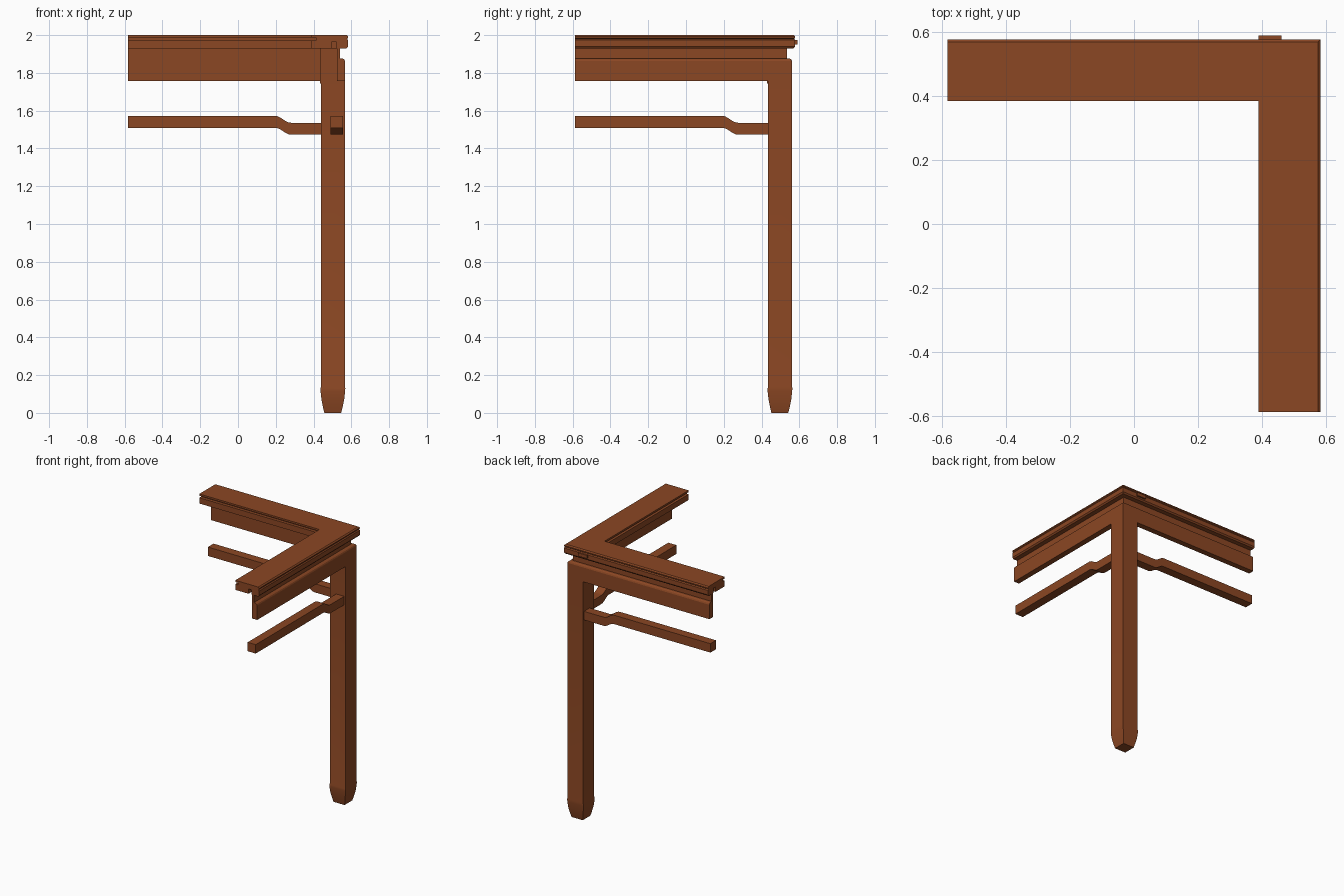
import bpy, bmesh, math

if "Cube" in bpy.data.objects:
    bpy.data.objects.remove(bpy.data.objects["Cube"])

wood = bpy.data.materials.new("reddish_brown_wood")
wood.diffuse_color = (0.26, 0.063, 0.017, 1)
wood.use_nodes = True
wood.node_tree.nodes["Principled BSDF"].inputs["Base Color"].default_value = wood.diffuse_color
SHIFT = -0.005   # centres the frame in y
END = -0.583     # cut end of every rail


def loft(name, rings):
    """Skin a list of matching rings and cap both ends."""
    bm = bmesh.new()
    rows = [[bm.verts.new((x, y + SHIFT, z)) for x, y, z in r] for r in rings]
    n = len(rows[0])
    for a, b in zip(rows, rows[1:]):
        for i in range(n):
            bm.faces.new((a[i], a[(i + 1) % n], b[(i + 1) % n], b[i]))
    bm.faces.new(rows[0])
    bm.faces.new(rows[-1])
    bmesh.ops.recalc_face_normals(bm, faces=bm.faces)
    mesh = bpy.data.meshes.new(name)
    bm.to_mesh(mesh)
    bm.free()
    mesh.materials.append(wood)
    ob = bpy.data.objects.new(name, mesh)
    bpy.context.collection.objects.link(ob)
    return ob


def both_ways(name, rings):
    """Rings of (along, offset, z): one rail along x and its twin along y."""
    loft("back_" + name, rings)
    loft("side_" + name, [[(o, a, z) for a, o, z in r] for r in rings])


def square(lo, hi, z, lo2=None, hi2=None):
    return [(lo, lo, z), (hi, lo, z), (hi, hi, z), (lo, hi, z)]


# Mitred top frame: moulded outer edge, panel groove inside, slot below
top = [(0.39, 2.0), (0.575, 2.0), (0.583, 1.992), (0.583, 1.985), (0.577, 1.98),
       (0.583, 1.973), (0.583, 1.94), (0.575, 1.93), (0.52, 1.93), (0.52, 1.965),
       (0.497, 1.965), (0.497, 1.93), (0.39, 1.93), (0.39, 1.972),
       (0.412, 1.972), (0.412, 1.987), (0.39, 1.987)]
both_ways("top_rail", [[(END, o, z) for o, z in top], [(o, o, z) for o, z in top]])

# Through tenon showing on the back edge
loft("through_tenon", [[(x, y, z) for x, y in ((0.39, 0.56), (0.462, 0.56),
     (0.462, 0.595), (0.39, 0.595))] for z in (1.95, 1.974)])

# Recessed waist
waist = [(0.525, 1.875), (0.541, 1.875), (0.541, 1.932), (0.525, 1.932)]
both_ways("waist", [[(END, o, z) for o, z in waist], [(o, o, z) for o, z in waist]])

# Apron with a rounded upper edge, mitred against the leg
LEG_IN, LEG_OUT, MITRE_LOW, MITRE_HIGH = 0.44, 0.567, 1.757, 1.868
apron = [(0.525, 1.757), (0.567, 1.757), (0.567, 1.862),
         (0.563, 1.871), (0.555, 1.876), (0.525, 1.878)]


def mitre(o, z):
    t = (z - MITRE_LOW) / (MITRE_HIGH - MITRE_LOW)
    return min(LEG_IN + t * (LEG_OUT - LEG_IN), o if z > 1.865 else 1)


both_ways("apron", [[(END, o, z) for o, z in apron],
                    [(mitre(o, z), o, z) for o, z in apron]])

# Leg: tapered foot, straight shaft, mitred point at the outer corner
leg = [(0.457, 0.546, 0), (0.45, 0.554, 0.03), (0.442, 0.562, 0.07),
       (0.437, 0.567, 0.115), (0.437, 0.568, 0.13), (LEG_IN, LEG_OUT, 0.14),
       (LEG_IN, LEG_OUT, MITRE_LOW), (LEG_OUT - 0.003, LEG_OUT, MITRE_HIGH - 0.002)]
loft("leg", [square(*p) for p in leg])
loft("leg_core", [square(0.435, 0.526, z) for z in (1.745, 1.932)])

# Humpbacked stretchers dipping down to the leg
steps = 8
path = [(END, 0)] + [(i / steps, 0.5 - 0.5 * math.cos(math.pi * i / steps))
                     for i in range(steps + 1)] + [(0.46, 1)]
rings = []
for i, (t, drop) in enumerate(path):
    inner = 0 < i < len(path) - 1
    a_top = 0.195 + 0.085 * t if inner else t
    a_low = 0.2 + 0.08 * t if inner else t
    zt, zb = 1.573 - 0.037 * drop, 1.508 - 0.035 * drop
    rings.append([(a_low, 0.49, zb), (a_low, 0.555, zb),
                  (a_top, 0.555, zt), (a_top, 0.49, zt)])
both_ways("stretcher", rings)

# Smooth only the gentle curves
for ob in bpy.data.objects:
    ob.select_set("stretcher" in ob.name or ob.name == "leg")
    if ob.select_get():
        bpy.context.view_layer.objects.active = ob
bpy.ops.object.shade_smooth_by_angle(angle=math.radians(30))
